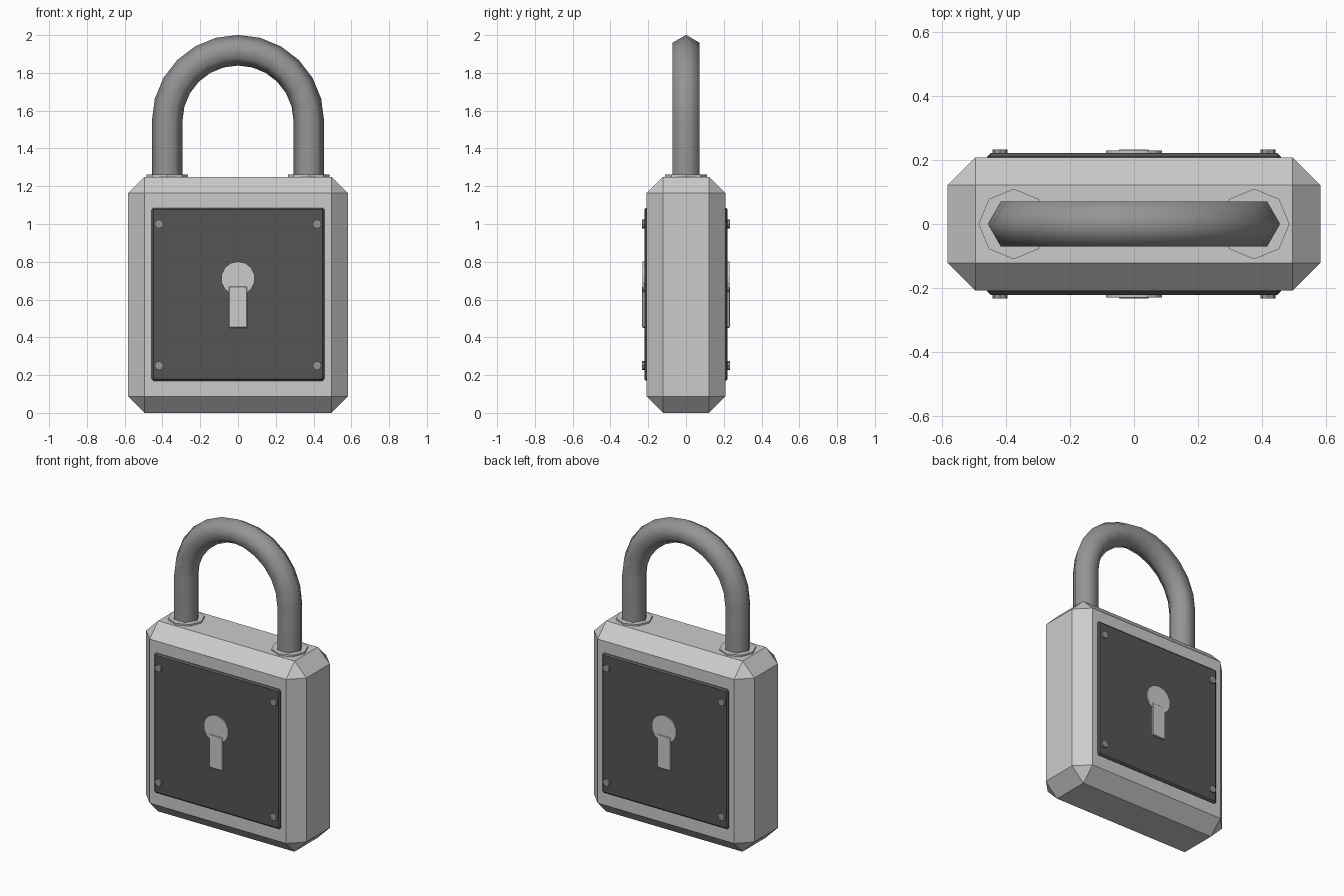
import bpy, bmesh, math
from mathutils import Vector

if "Cube" in bpy.data.objects:
    bpy.data.objects.remove(bpy.data.objects["Cube"])


def material(name, v):
    m = bpy.data.materials.new(name)
    m.diffuse_color = (v, v, v, 1)
    m.use_nodes = True
    m.node_tree.nodes["Principled BSDF"].inputs["Base Color"].default_value = m.diffuse_color
    return m


DARK = material("dark_metal", 0.09)
STEEL = material("steel", 0.3)
LIGHT = material("light_metal", 0.6)


def box(name, center, size, bevel=0, mat=None):
    bpy.ops.mesh.primitive_cube_add(size=1, location=center)
    o = bpy.context.object
    o.name = name
    o.scale = size
    bpy.ops.object.transform_apply(location=False, rotation=False, scale=True)
    if bevel:
        b = o.modifiers.new("chamfer", "BEVEL")
        b.width, b.segments = bevel, 1
    if mat:
        o.data.materials.append(mat)
    return o


def disc(name, center, radius, depth, sides, mat, facing_y=False):
    bpy.ops.mesh.primitive_cylinder_add(
        vertices=sides, radius=radius, depth=depth, location=center,
        rotation=(math.pi / 2 if facing_y else 0, 0, 0))
    o = bpy.context.object
    o.name = name
    o.data.materials.append(mat)
    return o


# Chamfered lock body
box("lock_body", (0, 0, 0.625), (1.164, 0.416, 1.25), 0.087)

# Plate, rivets and keyhole on both faces
for side, s in (("front", -1), ("back", 1)):
    box(f"{side}_plate", (0, s * 0.206, 0.628), (0.916, 0.03, 0.916), 0.01, DARK)
    for x in (-0.418, 0.418):
        for z in (0.25, 1.0):
            disc(f"{side}_rivet", (x, s * 0.217, z), 0.024, 0.032, 8, STEEL, True)
    disc(f"{side}_keyhole_round", (0, s * 0.219, 0.712), 0.09, 0.02, 14, LIGHT, True)
    box(f"{side}_keyhole_slot", (0, s * 0.2195, 0.56), (0.098, 0.025, 0.22), 0.004, LIGHT)

# Collars where the shackle enters the body
for x in (-0.375, 0.375):
    disc("shackle_collar", (x, 0, 1.25), 0.11, 0.022, 8, LIGHT)

# Shackle: hexagonal section swept along two legs and a half-circle
R, r, zc, steps, sides = 0.375, 0.081, 1.545, 12, 6
path = [(Vector((R, 0, 1.2)), 0.0)]
for i in range(steps + 1):
    a = math.pi * i / steps
    path.append((Vector((R * math.cos(a), 0, zc + R * math.sin(a))), a))
path.append((Vector((-R, 0, 1.2)), math.pi))

bm = bmesh.new()
rings = []
for p, a in path:
    out = Vector((math.cos(a), 0, math.sin(a)))
    rings.append([bm.verts.new(p + r * (math.cos(t) * out + math.sin(t) * Vector((0, 1, 0))))
                  for t in (math.tau * k / sides for k in range(sides))])
for A, B in zip(rings, rings[1:]):
    for k in range(sides):
        n = (k + 1) % sides
        bm.faces.new((A[k], A[n], B[n], B[k])).smooth = True
bm.faces.new(rings[0])
bm.faces.new(rings[-1])
bmesh.ops.recalc_face_normals(bm, faces=bm.faces)
mesh = bpy.data.meshes.new("shackle")
bm.to_mesh(mesh)
bm.free()
mesh.materials.append(STEEL)
bpy.context.collection.objects.link(bpy.data.objects.new("shackle", mesh))
